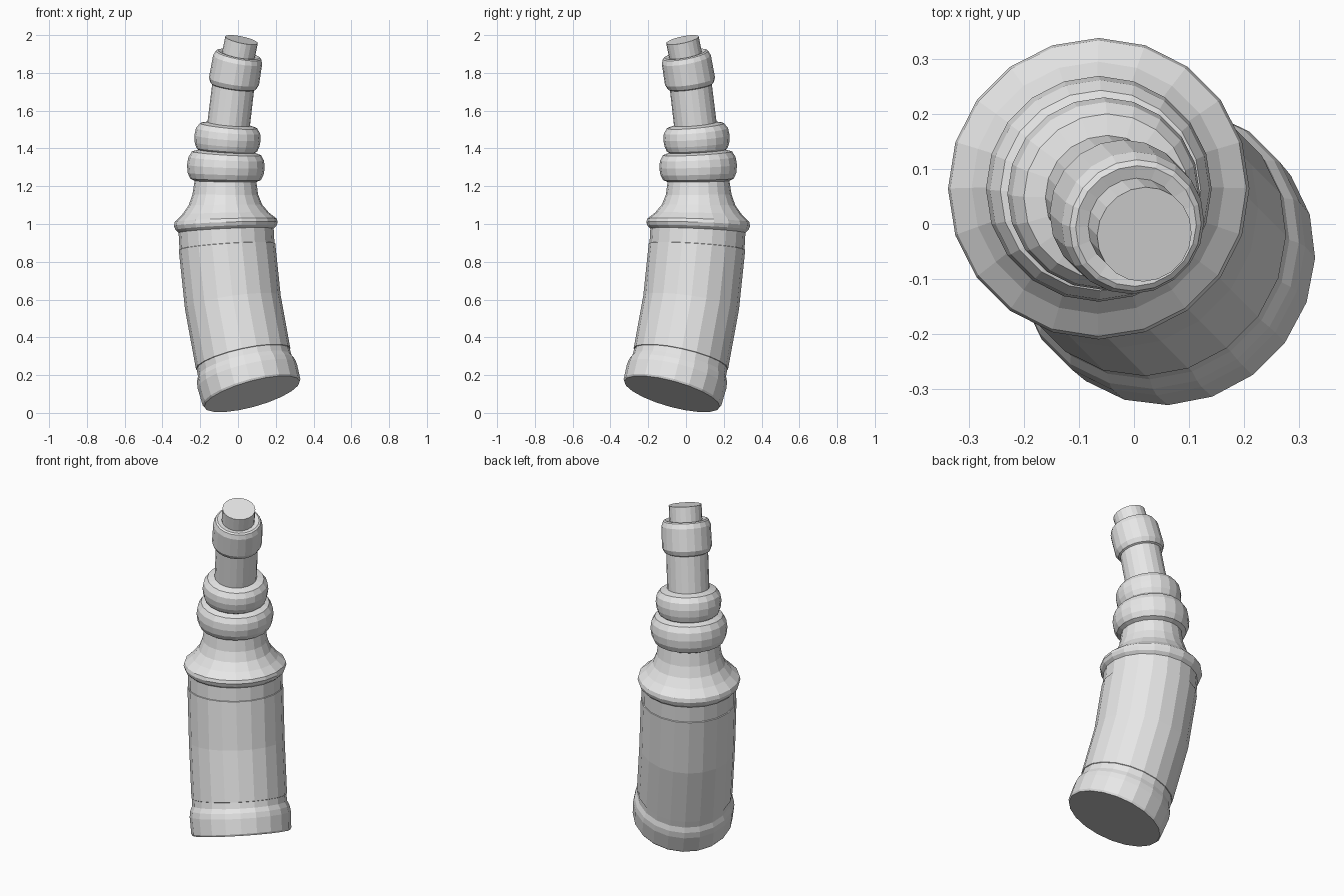
import bpy
import bmesh
import math
from mathutils import Vector

cube = bpy.data.objects.get("Cube")
if cube:
    bpy.data.objects.remove(cube, do_unlink=True)

SIDES = 20
RADIUS = 1 / 0.35                            # radius of the bend
MID_Z = 1.15                                 # height where the axis is upright
BEND = Vector((1, -1, 0)).normalized()       # direction of the bend
ACROSS = Vector((1, 1, 0)).normalized()
UP = Vector((0, 0, 1))

grey = bpy.data.materials.new("plain_grey")
grey.use_nodes = True
grey.diffuse_color = (0.8, 0.8, 0.8, 1)
grey.node_tree.nodes["Principled BSDF"].inputs["Base Color"].default_value = (0.8, 0.8, 0.8, 1)


def bent(point, z):
    """Place a flat ring point on the curved axis at height z."""
    angle = math.asin((z - MID_Z) / RADIUS)
    centre = BEND * (RADIUS * (1 - math.cos(angle)) - 0.095) + UP * z
    tilted = BEND * math.cos(angle) - UP * math.sin(angle)
    return centre + tilted * point.dot(BEND) + ACROSS * point.dot(ACROSS)


def turned_part(name, profile, close_bottom=False, close_top=False):
    """Turn a (height, radius) profile around the curved axis."""
    bm = bmesh.new()
    rings = []
    for z, r in profile:
        ring = []
        for i in range(SIDES):
            a = math.tau * i / SIDES
            ring.append(bm.verts.new(bent(Vector((r * math.cos(a), r * math.sin(a), 0)), z)))
        rings.append(ring)
    for low, high in zip(rings, rings[1:]):
        for i in range(SIDES):
            j = (i + 1) % SIDES
            bm.faces.new((low[i], low[j], high[j], high[i]))
    if close_bottom:
        bm.faces.new(rings[0][::-1])
    if close_top:
        bm.faces.new(rings[-1])
    mesh = bpy.data.meshes.new(name)
    bm.to_mesh(mesh)
    bm.free()
    mesh.materials.append(grey)
    obj = bpy.data.objects.new(name, mesh)
    bpy.context.collection.objects.link(obj)
    return obj


def bulge(z0, z1, r0, r_max, r1):
    """Rounded bead profile between two heights."""
    pts = []
    for i in range(7):
        t = i / 6
        base = r0 + (r1 - r0) * t
        pts.append((z0 + (z1 - z0) * (1 - math.cos(math.pi * t)) / 2,
                    base + (r_max - base) * math.sin(math.pi * t) ** 0.8))
    return pts


# Foot with a rounded lip
turned_part("base_foot", [(0.10, 0.262), (0.11, 0.268), (0.195, 0.271), (0.225, 0.266),
                          (0.25, 0.254), (0.295, 0.252)], close_bottom=True)
# Wrap-around label, slightly raised from the glass
turned_part("label", [(0.285, 0.252), (0.287, 0.256), (0.585, 0.256),
                      (0.88, 0.256), (0.882, 0.252)])
# Glass above the label, then the flared shoulder
turned_part("upper_body", [(0.88, 0.252), (0.965, 0.252)])
turned_part("shoulder", [(0.965, 0.252), (0.98, 0.268), (1.0, 0.275), (1.02, 0.27),
                         (1.055, 0.23), (1.1, 0.195), (1.155, 0.174), (1.23, 0.163)])
# Two round beads
turned_part("lower_bead", bulge(1.225, 1.385, 0.163, 0.206, 0.15))
turned_part("upper_bead", bulge(1.385, 1.53, 0.15, 0.176, 0.112))
# Neck, cap and stopper
turned_part("neck", [(1.525, 0.113), (1.73, 0.112)])
turned_part("cap", [(1.725, 0.112), (1.73, 0.122), (1.755, 0.134), (1.87, 0.132),
                    (1.895, 0.122), (1.9, 0.112), (1.895, 0.085)])
turned_part("stopper", [(1.89, 0.088), (1.975, 0.088)], close_top=True)
